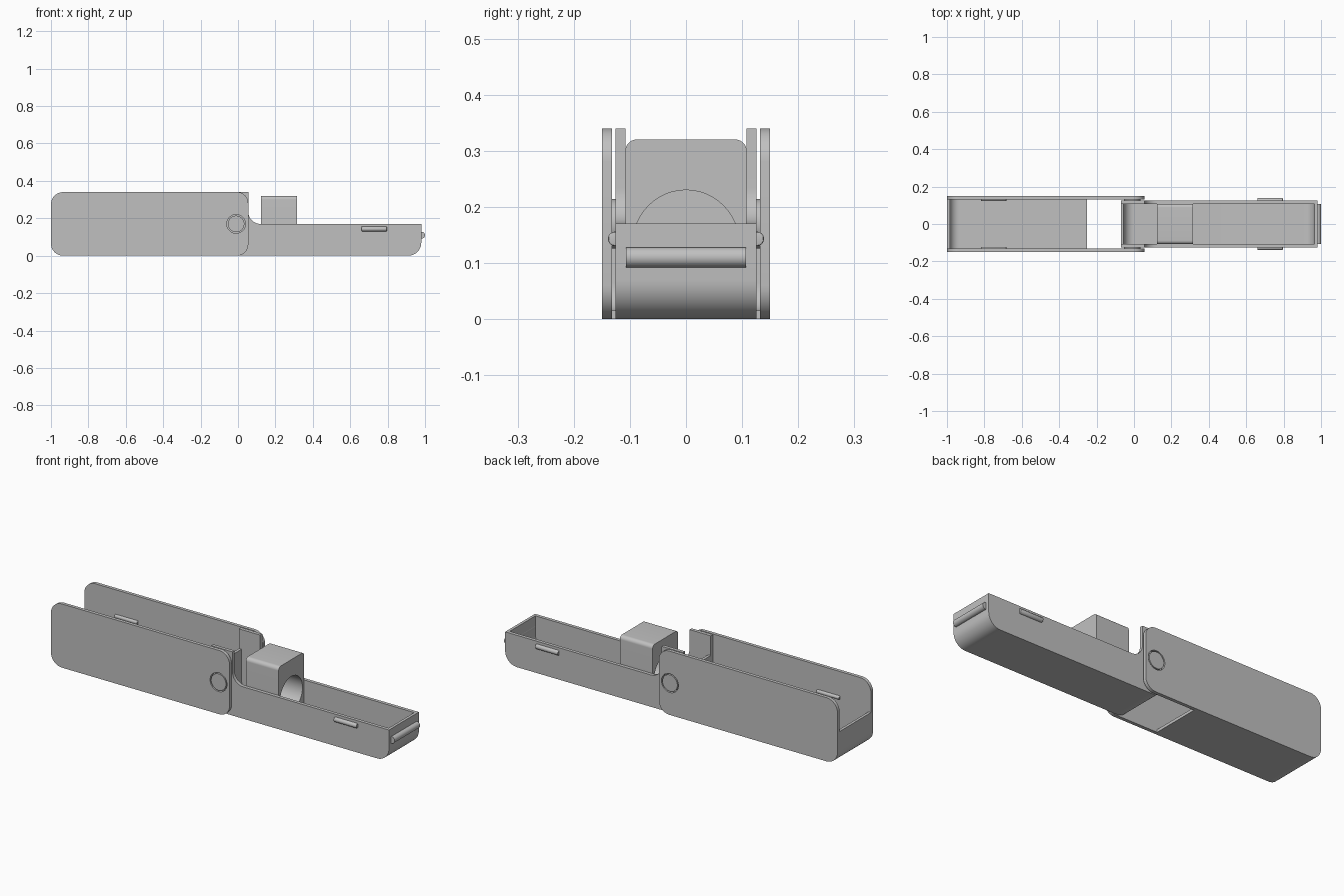
import bpy, bmesh, math
from mathutils import Vector, Matrix

if "Cube" in bpy.data.objects:
    bpy.data.objects.remove(bpy.data.objects["Cube"], do_unlink=True)

grey = bpy.data.materials.new("plain_grey")
grey.use_nodes = True
colour = (0.53, 0.53, 0.53, 1)
grey.diffuse_color = colour
grey.node_tree.nodes["Principled BSDF"].inputs["Base Color"].default_value = colour


def finish(name, bm):
    bmesh.ops.recalc_face_normals(bm, faces=bm.faces)
    mesh = bpy.data.meshes.new(name)
    bm.to_mesh(mesh)
    bm.free()
    mesh.materials.append(grey)
    obj = bpy.data.objects.new(name, mesh)
    bpy.context.collection.objects.link(obj)
    return obj


def rounded(corners, steps=10):
    """Outline from (a, b, radius) right-angle corners."""
    out = []
    for i, (a, b, r) in enumerate(corners):
        p = Vector((a, b))
        if r == 0:
            out.append(p)
            continue
        u = (Vector(corners[i - 1][:2]) - p).normalized()
        v = (Vector(corners[(i + 1) % len(corners)][:2]) - p).normalized()
        for k in range(steps + 1):
            t = k / steps * math.pi / 2
            out.append(p + r * (u + v - v * math.cos(t) - u * math.sin(t)))
    return out


def prism(name, corners, low, high, axis="y"):
    """Extrude an outline along y (outline in xz) or x (outline in yz)."""
    def place(p, depth):
        return (p.x, depth, p.y) if axis == "y" else (depth, p.x, p.y)
    bm = bmesh.new()
    face = bm.faces.new([bm.verts.new(place(p, low)) for p in rounded(corners)])
    moved = bmesh.ops.extrude_face_region(bm, geom=[face])["geom"]
    shift = Vector(place(Vector((0, 0)), high - low))
    bmesh.ops.translate(bm, vec=shift, verts=[g for g in moved if isinstance(g, bmesh.types.BMVert)])
    return finish(name, bm)


def rod(name, centre, radius, length, axis, bevel=0):
    bm = bmesh.new()
    turn = Matrix.Rotation(math.pi / 2, 4, "X" if axis == "y" else "Y")
    bmesh.ops.create_cone(bm, cap_ends=True, segments=48, radius1=radius, radius2=radius,
                          depth=length, matrix=Matrix.Translation(centre) @ turn)
    if bevel:
        rims = [e for f in bm.faces if len(f.verts) > 4 for e in f.edges]
        bmesh.ops.bevel(bm, geom=rims, offset=bevel, segments=3, affect="EDGES", profile=0.5)
    return finish(name, bm)


def cut(obj, cutter):
    mod = obj.modifiers.new("cut", "BOOLEAN")
    mod.operation, mod.solver, mod.object = "DIFFERENCE", "EXACT", cutter
    bpy.context.view_layer.objects.active = obj
    bpy.ops.object.modifier_apply(modifier=mod.name)
    bpy.data.objects.remove(cutter, do_unlink=True)


HINGE_X, HINGE_Z = -0.01, 0.17
parts = []

# Cover: channel with open top, short end wall and open floor near the hinge
cover = prism("cover", [(-1, 0, .065), (.055, 0, .06), (.055, .34, .06), (-1, .34, .065)], -.15, .15)
cut(cover, prism("cover_cutter", [(-1.1, .17, 0), (-.985, .17, 0), (-.985, .015, .05), (-.25, .015, 0),
                                  (-.25, -.1, 0), (.2, -.1, 0), (.2, .5, 0), (-1.1, .5, 0)], -.132, .132))
cut(cover, rod("pin_hole_cutter", (HINGE_X, 0, HINGE_Z), .05, .5, "y"))
parts.append(cover)

# Tray: low trough with raised cheeks at the hinge
tray = prism("tray", [(-.07, 0, .07), (.98, 0, .07), (.98, .17, 0), (.055, .17, .065),
                      (.055, .34, 0), (-.07, .34, 0)], -.126, .126)
cut(tray, prism("tray_cutter", [(-.2, .235, 0), (-.055, .235, 0), (-.055, .015, .055),
                                (.965, .015, .055), (.965, .5, 0), (-.2, .5, 0)], -.108, .108))
parts.append(tray)

# Block with a round bore along its length
block = prism("bored_block", [(-.108, .01, 0), (.108, .01, 0), (.108, .32, .02), (-.108, .32, .02)],
              .122, .315, "x")
cut(block, rod("bore_cutter", (.22, 0, .136), .094, .5, "x"))
parts.append(block)

# Hinge pins and snap ridges on both sides
for side, s in (("right", -1), ("left", 1)):
    parts.append(rod(side + "_hinge_pin", (HINGE_X, s * .135, HINGE_Z), .044, .03, "y"))
    parts.append(rod(side + "_tray_ridge", (.728, s * .126, .143), .013, .135, "x", .003))
    parts.append(rod(side + "_cover_ridge", (-.75, s * .132, .2), .01, .135, "x", .003))

# Thumb ridge on the tray end
parts.append(rod("thumb_ridge", (.982, 0, .11), .018, .214, "y"))

bpy.ops.object.select_all(action="DESELECT")
for obj in parts:
    obj.select_set(True)
bpy.context.view_layer.objects.active = cover
bpy.ops.object.shade_smooth_by_angle(angle=math.radians(30))
